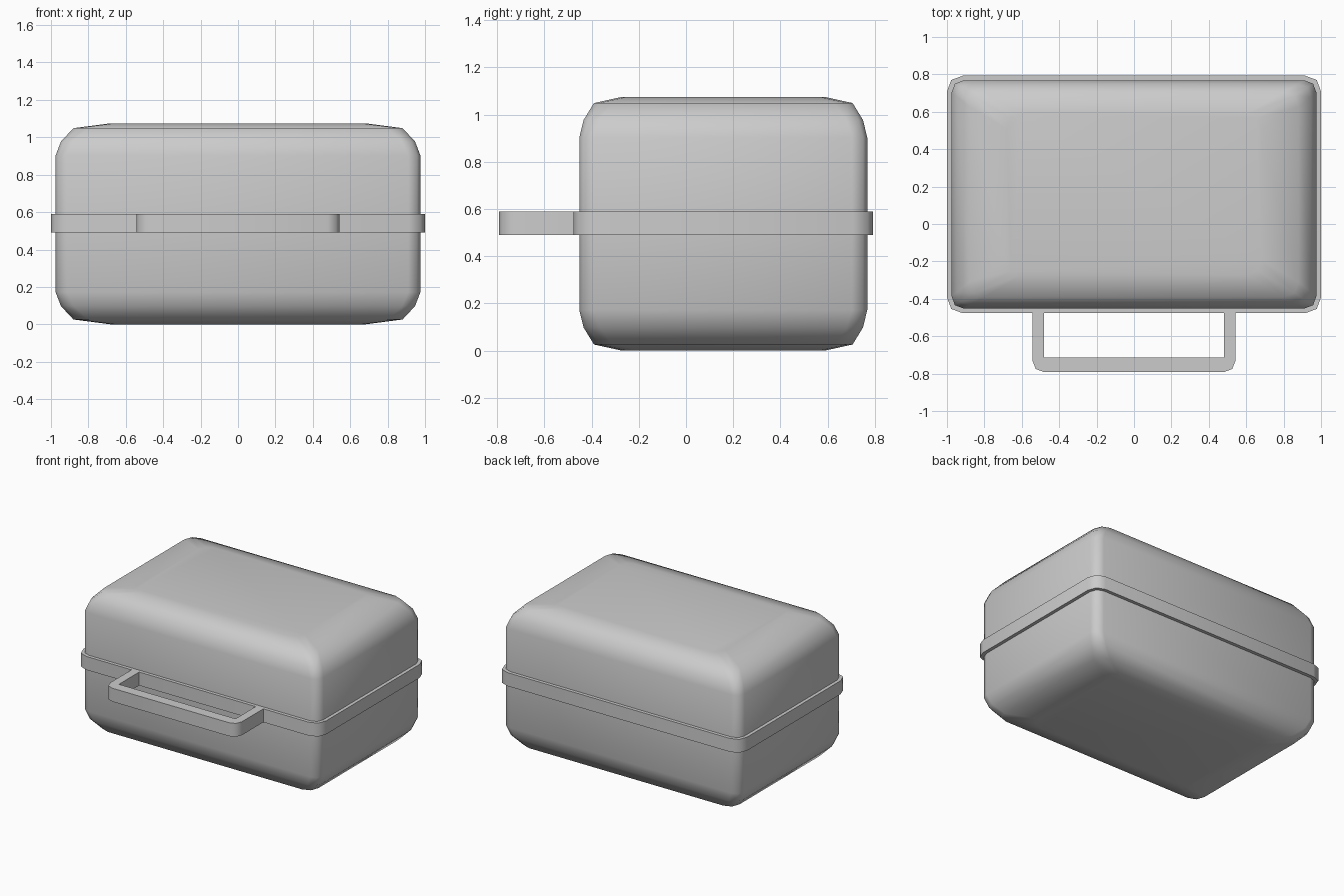
import bpy, bmesh

if "Cube" in bpy.data.objects:
    bpy.data.objects.remove(bpy.data.objects["Cube"])

CY = 0.158  # centre of the case in depth


def finish(name, bm):
    bmesh.ops.recalc_face_normals(bm, faces=bm.faces)
    mesh = bpy.data.meshes.new(name)
    bm.to_mesh(mesh)
    bm.free()
    ob = bpy.data.objects.new(name, mesh)
    bpy.context.collection.objects.link(ob)
    bpy.ops.object.select_all(action='DESELECT')
    bpy.context.view_layer.objects.active = ob
    ob.select_set(True)
    bpy.ops.object.shade_smooth_by_angle(angle=1.05)
    return ob


def rounded_rect(hx, hy, r):
    """Rectangle with two-segment rounded corners."""
    pts = []
    for sx, sy in ((1, 1), (-1, 1), (-1, -1), (1, -1)):
        corner = [(hx, hy - r), (hx - r * 0.27, hy - r * 0.27), (hx - r, hy)]
        if sx * sy < 0:
            corner.reverse()
        pts += [(sx * x, CY + sy * y) for x, y in corner]
    return pts


def loft(name, rings, loop=False, caps=(True, True)):
    """Skin a stack of outlines (points, z)."""
    bm = bmesh.new()
    loops = [[bm.verts.new((x, y, z)) for x, y in pts] for pts, z in rings]
    pairs = list(zip(loops, loops[1:]))
    if loop:
        pairs.append((loops[-1], loops[0]))
    for a, b in pairs:
        n = len(a)
        for i in range(n):
            j = (i + 1) % n
            bm.faces.new((a[i], a[j], b[j], b[i]))
    if not loop:
        if caps[0]:
            bm.faces.new(loops[0])
        if caps[1]:
            bm.faces.new(loops[-1])
    return finish(name, bm)


# Lid and base shells: half width, half depth, corner radius, height from the end
profile = [(0.975, 0.61, 0.065, 0.5375), (0.975, 0.61, 0.065, 0.172),
           (0.947, 0.592, 0.07, 0.098), (0.88, 0.548, 0.08, 0.026),
           (0.68, 0.43, 0.08, 0.0)]
for name, height in (("base", lambda h: h), ("lid", lambda h: 1.075 - h)):
    loft(name, [(rounded_rect(hx, hy, r), height(h)) for hx, hy, r, h in profile])

# Rim band around the seam
outer, inner = rounded_rect(1.0, 0.635, 0.085), rounded_rect(0.95, 0.585, 0.06)
loft("rim_band", [(inner, 0.49), (outer, 0.49), (outer, 0.59), (inner, 0.59)], loop=True)

# Carry handle: outer and inner U paths, mirrored in x
half_out = [(0.543, -0.46), (0.543, -0.73), (0.525, -0.775), (0.48, -0.792)]
half_in = [(0.48, -0.46), (0.48, -0.70), (0.48, -0.715), (0.465, -0.715)]


def full(half):
    return half + [(-x, y) for x, y in reversed(half)]


bm = bmesh.new()
sections = []
for (ox, oy), (ix, iy) in zip(full(half_out), full(half_in)):
    sections.append([bm.verts.new(p) for p in
                     ((ox, oy, 0.49), (ox, oy, 0.59), (ix, iy, 0.59), (ix, iy, 0.49))])
for a, b in zip(sections, sections[1:]):
    for i in range(4):
        j = (i + 1) % 4
        bm.faces.new((a[i], a[j], b[j], b[i]))
bm.faces.new(sections[0])
bm.faces.new(sections[-1])
finish("handle", bm)
